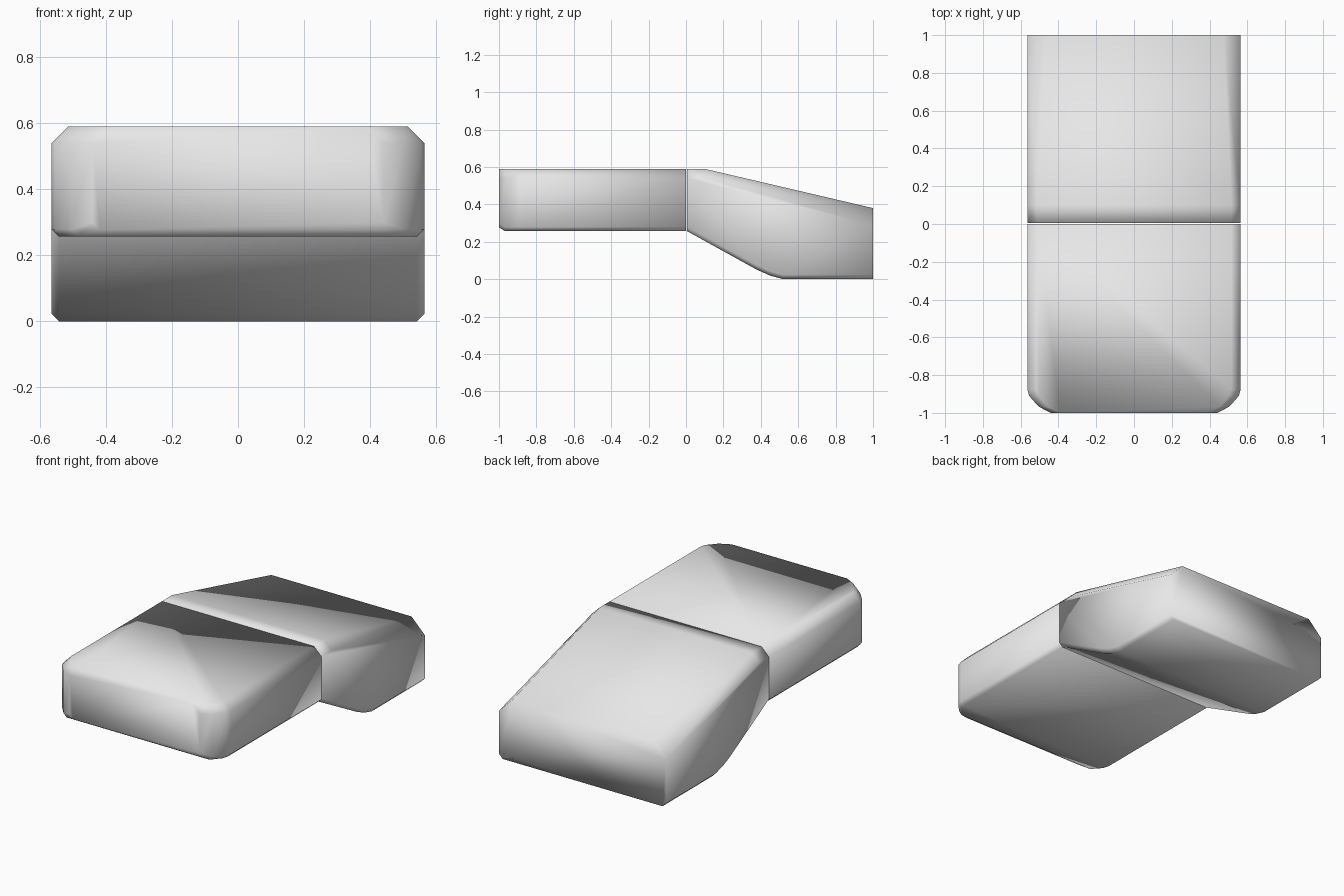
import bpy
import bmesh
from math import radians

default_cube = bpy.data.objects.get("Cube")
if default_cube:
    bpy.data.objects.remove(default_cube, do_unlink=True)

grey = bpy.data.materials.new("plain grey")
grey.use_nodes = True
colour = (0.8, 0.8, 0.8, 1)
grey.diffuse_color = colour
grey.node_tree.nodes["Principled BSDF"].inputs["Base Color"].default_value = colour

HALF_WIDTH = 0.565


def section(bm, y, half, bottom, top, low_cut, high_cut):
    """Octagonal cross-section: a rectangle with its corners cut."""
    right = [(half - low_cut, bottom), (half, bottom + low_cut),
             (half, top - high_cut), (half - high_cut, top)]
    outline = right + [(-x, z) for x, z in reversed(right)]
    return [bm.verts.new((x, y, z)) for x, z in outline]


def loft(name, stations):
    """Skin the sections, cap both ends and merge the flat panels."""
    bm = bmesh.new()
    rings = [section(bm, *s) for s in stations]
    for a, b in zip(rings, rings[1:]):
        for i in range(len(a)):
            j = (i + 1) % len(a)
            bm.faces.new((a[i], a[j], b[j], b[i]))
    bm.faces.new(rings[0])
    bm.faces.new(rings[-1])
    bmesh.ops.recalc_face_normals(bm, faces=bm.faces)
    bmesh.ops.dissolve_limit(bm, angle_limit=radians(1),
                             verts=bm.verts, edges=bm.edges)
    bmesh.ops.recalc_face_normals(bm, faces=bm.faces)
    for face in bm.faces:
        face.smooth = True
    mesh = bpy.data.meshes.new(name)
    bm.to_mesh(mesh)
    bm.free()
    mesh.materials.append(grey)
    obj = bpy.data.objects.new(name, mesh)
    bpy.context.collection.objects.link(obj)
    return obj


# Front block: level slab with rounded front corners
FLOOR, ROOF = 0.257, 0.59
corner = [(-1.0, 0.44), (-0.967, 0.505), (-0.91, 0.555), (-0.875, HALF_WIDTH)]
front = [(y, half, FLOOR + (0.02 if y == -1 else 0), ROOF, 0.022, 0.05)
         for y, half in corner]
front.append((0, HALF_WIDTH, FLOOR, ROOF, 0.022, 0.05))
loft("front_block", front)


# Rear block: sloping roof, and an underside that drops to the ground
def rear_roof(y):
    t = max(0, (y - 0.1) / 0.9)
    return ROOF - 0.21 * t, 0.05 + 0.04 * t


underside = [(0.005, 0.257), (0.1, 0.204), (0.38, 0.05),
             (0.45, 0.019), (0.52, 0), (1, 0)]
rear = []
for y, bottom in underside:
    top, cut = rear_roof(y)
    rear.append((y, HALF_WIDTH, bottom, top, 0.024, cut))
loft("rear_block", rear)
